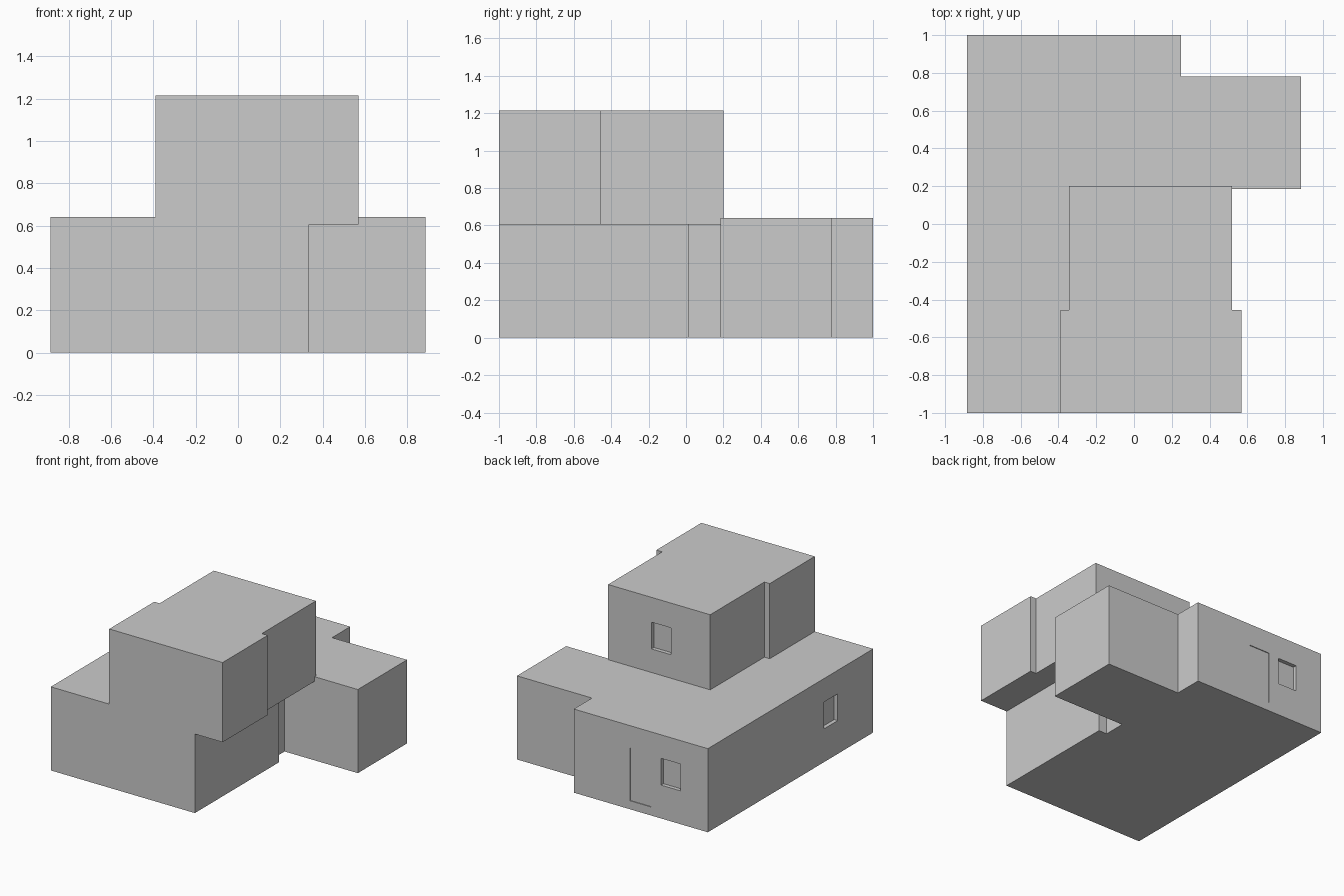
import bpy
import bmesh

if "Cube" in bpy.data.objects:
    bpy.data.objects.remove(bpy.data.objects["Cube"])


def prism(name, outline, z0, z1):
    """Extrude a counter-clockwise plan outline from z0 to z1."""
    bm = bmesh.new()
    base = bm.faces.new([bm.verts.new((x, y, z0)) for x, y in outline])
    top = bmesh.ops.extrude_face_region(bm, geom=[base], use_keep_orig=True)
    verts = [g for g in top["geom"] if isinstance(g, bmesh.types.BMVert)]
    bmesh.ops.translate(bm, verts=verts, vec=(0, 0, z1 - z0))
    bmesh.ops.recalc_face_normals(bm, faces=bm.faces)
    mesh = bpy.data.meshes.new(name)
    bm.to_mesh(mesh)
    bm.free()
    obj = bpy.data.objects.new(name, mesh)
    bpy.context.collection.objects.link(obj)
    return obj


def box(name, x0, x1, y0, y1, z0, z1):
    return prism(name, [(x0, y0), (x1, y0), (x1, y1), (x0, y1)], z0, z1)


def combine(target, tool, operation):
    """Apply a boolean and discard the tool object."""
    mod = target.modifiers.new(tool.name, 'BOOLEAN')
    mod.operation = operation
    mod.solver = 'EXACT'
    mod.object = tool
    bpy.context.view_layer.objects.active = target
    bpy.ops.object.modifier_apply(modifier=mod.name)
    bpy.data.objects.remove(tool, do_unlink=True)


# Ground floor with side wing and small re-entrant notch
house = prism("house_body", [
    (-0.885, -1), (0.335, -1), (0.335, 0.015), (0.265, 0.015), (0.265, 0.185),
    (0.885, 0.185), (0.885, 0.78), (0.25, 0.78), (0.25, 1), (-0.885, 1)], 0, 0.64)

# Upper floor, wider at the front, overhanging on the right
upper = prism("upper_floor", [
    (-0.39, -1), (0.57, -1), (0.57, -0.455), (0.52, -0.455), (0.52, 0.2),
    (-0.345, 0.2), (-0.345, -0.455), (-0.39, -0.455)], 0.605, 1.215)
combine(house, upper, 'UNION')

# Window recesses: back wall, left wall, upper back wall; then the shallow door
DEPTH, DOOR_DEPTH, OUT = 0.03, 0.006, 0.05
recesses = [
    ("back_window", -0.655, -0.49, 1 - DEPTH, 1 + OUT, 0.255, 0.46),
    ("left_window", -0.885 - OUT, -0.885 + DEPTH, -0.57, -0.405, 0.255, 0.46),
    ("upper_window", -0.012, 0.153, 0.2 - DEPTH, 0.2 + OUT, 0.82, 1.025),
    ("back_door", -0.405, -0.227, 1 - DOOR_DEPTH, 1 + OUT, 0.065, 0.47),
]
for recess in recesses:
    combine(house, box(*recess), 'DIFFERENCE')
